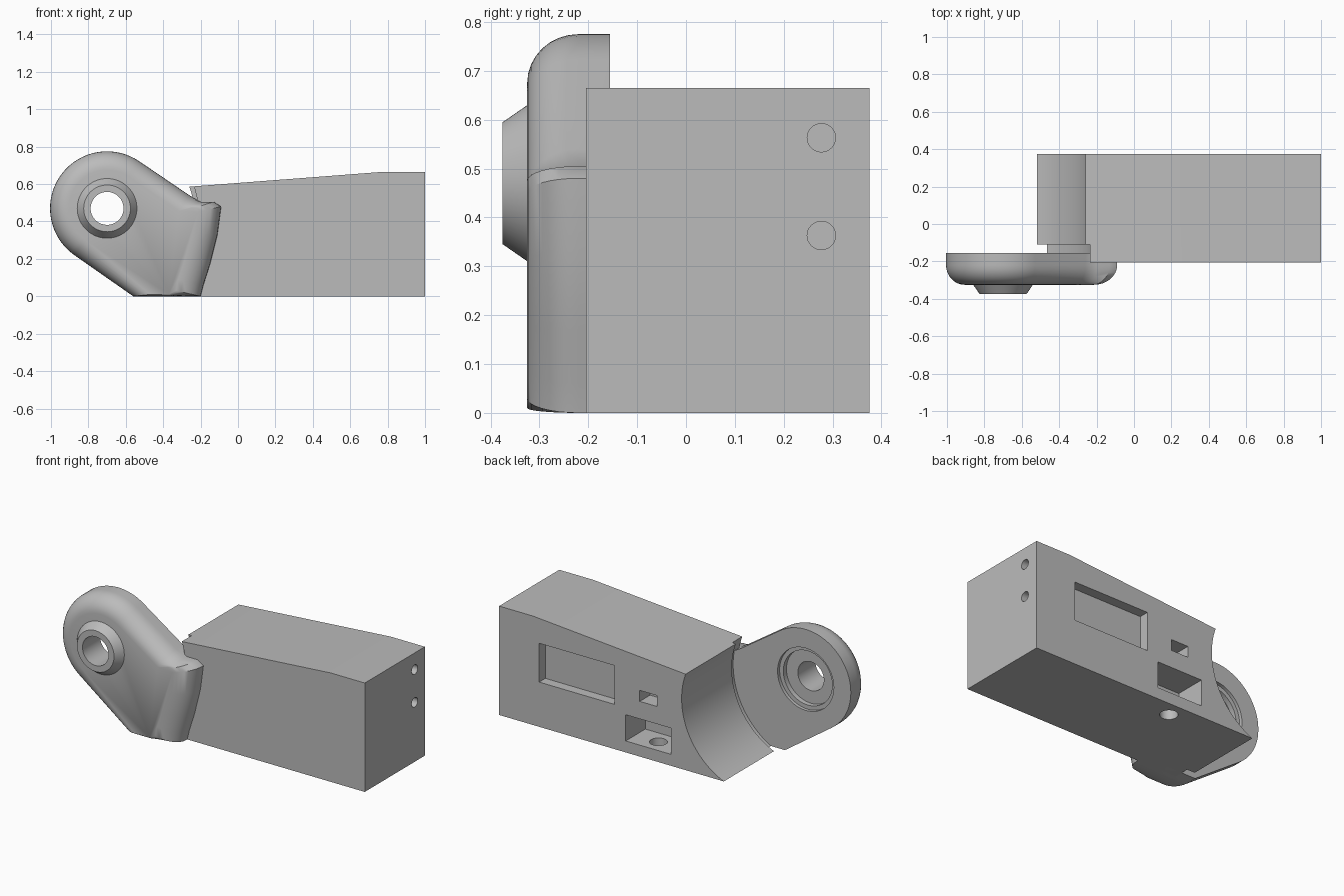
import bpy, bmesh
from math import sin, cos, pi, radians
from mathutils import Matrix, Vector

if "Cube" in bpy.data.objects:
    bpy.data.objects.remove(bpy.data.objects["Cube"])

grey = bpy.data.materials.new("machined_grey")
grey.use_nodes = True
colour = (0.5, 0.5, 0.5, 1)
grey.diffuse_color = colour
grey.node_tree.nodes["Principled BSDF"].inputs["Base Color"].default_value = colour


def make(name, bm):
    bmesh.ops.recalc_face_normals(bm, faces=bm.faces)
    mesh = bpy.data.meshes.new(name)
    bm.to_mesh(mesh)
    bm.free()
    ob = bpy.data.objects.new(name, mesh)
    mesh.materials.append(grey)
    bpy.context.collection.objects.link(ob)
    return ob


def loft(name, rings):
    """Skin equal-length loops of points and cap both ends."""
    bm = bmesh.new()
    loops = [[bm.verts.new(p) for p in ring] for ring in rings]
    n = len(loops[0])
    for a, b in zip(loops, loops[1:]):
        for i in range(n):
            j = (i + 1) % n
            bm.faces.new((a[i], a[j], b[j], b[i]))
    bm.faces.new(loops[0])
    bm.faces.new(loops[-1])
    return make(name, bm)


def rod(name, centre, axis, length, r1, r2=None, sides=64):
    """Round bar or cone, centred, pointing along an axis."""
    bm = bmesh.new()
    turn = Vector((0, 0, 1)).rotation_difference(Vector(axis)).to_matrix().to_4x4()
    bmesh.ops.create_cone(bm, cap_ends=True, segments=sides, radius1=r1,
                          radius2=r1 if r2 is None else r2, depth=length,
                          matrix=Matrix.Translation(centre) @ turn)
    return make(name, bm)


def y_rod(name, x, z, y0, y1, r, sides=64):
    return rod(name, (x, (y0 + y1) / 2, z), (0, 1, 0), abs(y1 - y0), r, sides=sides)


def block(name, x0, x1, y0, y1, z0, z1):
    return loft(name, [[(x0, y, z0), (x1, y, z0), (x1, y, z1), (x0, y, z1)]
                       for y in (y0, y1)])


def cut(target, cutter, keep=False):
    bpy.context.view_layer.objects.active = target
    mod = target.modifiers.new("cut", "BOOLEAN")
    mod.operation, mod.solver, mod.object = "DIFFERENCE", "EXACT", cutter
    bpy.ops.object.modifier_apply(modifier=mod.name)
    if not keep:
        bpy.data.objects.remove(cutter)


def smooth(ob, angle):
    bpy.ops.object.select_all(action="DESELECT")
    ob.select_set(True)
    bpy.context.view_layer.objects.active = ob
    bpy.ops.object.shade_smooth_by_angle(angle=radians(angle))


# Main body: prism with a slightly sloping top
side = [(-0.6, 0), (1, 0), (1, 0.665), (0.77, 0.665), (-0.6, 0.56)]
body = loft("main_body", [[(x, y, z) for x, z in side] for y in (-0.205, 0.375)])

# Concave end with a deeper clearance groove next to the arm
cut(body, y_rod("scoop", -0.7, 0.43, -0.11, 0.6, 0.467, 128))
cut(body, y_rod("groove", -0.7, 0.43, -0.4, -0.109, 0.49, 128))

# Pockets in the back face
for x0, x1, z0, z1, depth in [(0.22, 0.73, 0.273, 0.51, 0.06),
                              (-0.065, 0.05, 0.337, 0.404, 0.1),
                              (-0.16, 0.145, 0.07, 0.23, 0.19)]:
    cut(body, block("pocket", x0, x1, 0.375 - depth, 0.5, z0, z1))

# Drain hole in the bottom and two screw holes in the end
cut(body, rod("drain", (-0.01, 0.28, 0.02), (0, 0, 1), 0.2, 0.05, sides=32))
for z in (0.363, 0.563):
    cut(body, rod("screw_hole", (1, 0.277, z), (1, 0, 0), 0.4, 0.029, sides=32))
smooth(body, 30)

# Arm: outline at the back and matching inset outline at the front
HX, HZ = -0.7, 0.47
back, front = [], []
for i in range(37):
    a = radians(56 + (235 - 56) * i / 36)
    back.append((HX + 0.305 * cos(a), HZ + 0.305 * sin(a)))
    front.append((HX + 0.205 * cos(a), HZ + 0.205 * sin(a)))
back += [(-0.56, 0), (-0.34, 0), (-0.2, 0), (-0.185, 0.06), (-0.15, 0.17),
         (-0.11, 0.33), (-0.09, 0.48), (-0.13, 0.505), (-0.2, 0.505), (-0.26, 0.54)]
front += [(-0.47, 0.01), (-0.37, 0.01), (-0.33, 0.03), (-0.32, 0.09), (-0.29, 0.18),
          (-0.245, 0.31), (-0.215, 0.45), (-0.225, 0.475), (-0.25, 0.475), (-0.316, 0.457)]
rings = [[(x, -0.155, z) for x, z in back]]
for k in range(9):
    t = k / 8 * pi / 2
    f, y = 1 - cos(t), -0.22 - 0.105 * sin(t)
    rings.append([(b[0] + (p[0] - b[0]) * f, y, b[1] + (p[1] - b[1]) * f)
                  for b, p in zip(back, front)])
arm = loft("pivot_arm", rings)

# Tapered boss around the pivot
boss = rod("pivot_boss", (HX, -0.3475, HZ), (0, -1, 0), 0.055, 0.163, 0.125)

# Pivot hole and stepped recess behind it
bore = y_rod("bore", HX, HZ, -0.6, 0.1, 0.088)
cut(arm, bore, keep=True)
cut(boss, bore)
cut(arm, y_rod("wide_recess", HX, HZ, -0.175, 0, 0.19))
cut(arm, y_rod("deep_recess", HX, HZ, -0.205, 0, 0.165))
smooth(arm, 35)
smooth(boss, 30)
